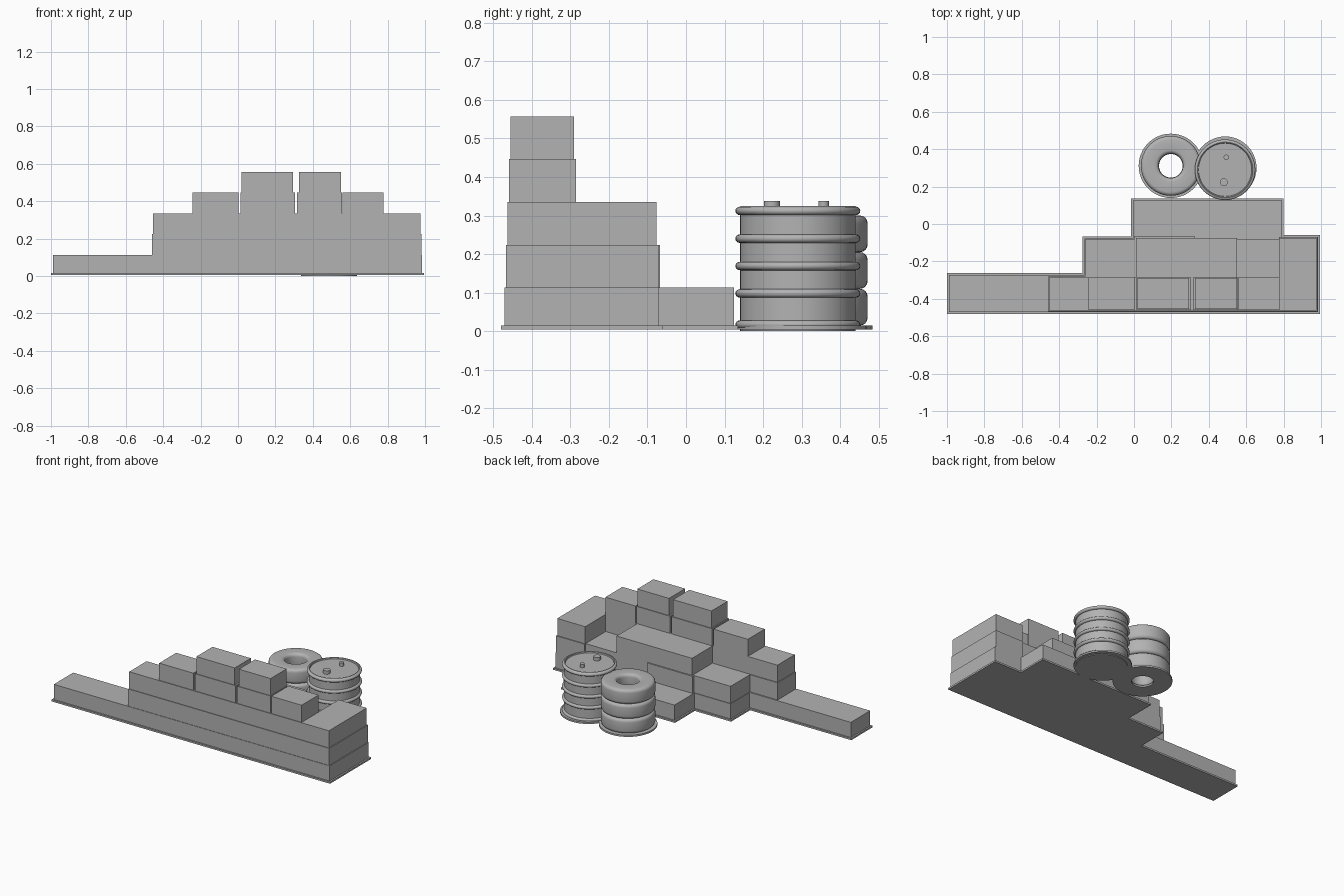
import bpy, bmesh, math

cube = bpy.data.objects.get("Cube")
if cube:
    bpy.data.objects.remove(cube, do_unlink=True)

grey = bpy.data.materials.new("stone grey")
grey.use_nodes = True
COLOUR = (0.45, 0.45, 0.45, 1)
grey.diffuse_color = COLOUR
grey.node_tree.nodes["Principled BSDF"].inputs["Base Color"].default_value = COLOUR


def finish(name, bm, smooth=False):
    bmesh.ops.recalc_face_normals(bm, faces=bm.faces)
    mesh = bpy.data.meshes.new(name)
    bm.to_mesh(mesh)
    bm.free()
    obj = bpy.data.objects.new(name, mesh)
    bpy.context.collection.objects.link(obj)
    mesh.materials.append(grey)
    if smooth:
        bpy.ops.object.select_all(action="DESELECT")
        obj.select_set(True)
        bpy.context.view_layer.objects.active = obj
        bpy.ops.object.shade_smooth_by_angle(angle=math.radians(40))
    return obj


def slab(name, outline, z0, z1):
    """Extrude a flat outline between two heights."""
    bm = bmesh.new()
    face = bm.faces.new([bm.verts.new((x, y, z0)) for x, y in outline])
    top = bmesh.ops.extrude_face_region(bm, geom=[face], use_keep_orig=True)["geom"]
    for v in top:
        if isinstance(v, bmesh.types.BMVert):
            v.co.z = z1
    return finish(name, bm)


def block(name, x0, x1, y0, y1, z0, z1):
    return slab(name, [(x0, y0), (x1, y0), (x1, y1), (x0, y1)], z0, z1)


def lathe(name, profile, x, y, closed=False, steps=48):
    """Spin a (radius, height) profile around a vertical axis."""
    bm = bmesh.new()
    verts = [bm.verts.new((x + r, y, z)) for r, z in profile]
    edges = [bm.edges.new(pair) for pair in zip(verts, verts[1:])]
    if closed:
        edges.append(bm.edges.new((verts[-1], verts[0])))
    bmesh.ops.spin(bm, geom=verts + edges, cent=(x, y, 0), axis=(0, 0, 1),
                   angle=math.tau, steps=steps)
    bmesh.ops.remove_doubles(bm, verts=bm.verts, dist=0.0002)
    return finish(name, bm, smooth=True)


def stepped(m):
    """Stepped ground outline, widened by margin m."""
    return [(-0.99 - m, -0.47 - m), (0.985 + m, -0.47 - m), (0.985 + m, -0.07 + m),
            (0.79 + m, -0.07 + m), (0.79 + m, 0.125 + m), (-0.005 - m, 0.125 + m),
            (-0.005 - m, -0.078 + m), (-0.265 - m, -0.078 + m),
            (-0.265 - m, -0.272 + m), (-0.99 - m, -0.272 + m)]


# Course heights
Z = [0.015, 0.113, 0.224, 0.335, 0.446, 0.557]

# Plinth and the two lowest courses
slab("plinth", stepped(0.01), 0.004, 0.015)
slab("first_course", stepped(0), Z[0], Z[1])
slab("second_course",
     [(-0.46, -0.467), (0.98, -0.467), (0.98, -0.07), (0.775, -0.07),
      (0.775, -0.08), (0.325, -0.08), (0.325, -0.068), (0, -0.068),
      (0, -0.082), (-0.262, -0.082), (-0.262, -0.28), (-0.46, -0.28)], Z[1], Z[2])

# Third course: front wall, right end return and rear block
slab("third_course",
     [(-0.455, -0.463), (0.975, -0.463), (0.975, -0.076), (0.775, -0.076),
      (0.775, -0.285), (0.55, -0.285), (0.55, -0.076), (0.01, -0.076),
      (0.01, -0.285), (-0.455, -0.285)], Z[2], Z[3])

# Separate blocks on the upper courses
for i, (x0, x1) in enumerate([(-0.243, 0.002), (0.014, 0.305), (0.315, 0.555), (0.56, 0.777)]):
    block(f"fourth_course_block_{i + 1}", x0, x1, -0.459, -0.285, Z[3], Z[4])
for i, (x0, x1) in enumerate([(0.02, 0.295), (0.325, 0.552)]):
    block(f"top_block_{i + 1}", x0, x1, -0.455, -0.29, Z[4], Z[5])

# Drum with rolled hoops and a recessed lid
DX, DY = 0.487, 0.29
BODY = 0.15
profile = [(0, 0), (BODY, 0)]
for z in (0.017, 0.098, 0.169, 0.24, 0.312):
    for k in range(9):
        a = math.pi * (k / 8 - 0.5)
        profile.append((BODY + 0.012 * math.cos(a), z + 0.011 * math.sin(a)))
profile += [(0.148, 0.325), (0.144, 0.323), (0.142, 0.316), (0, 0.316)]
lathe("drum", profile, DX, DY)
for name, x, y, r in (("large_cap", 0.48, 0.223, 0.021), ("small_cap", 0.493, 0.357, 0.014)):
    lathe(name, [(0, 0.31), (r, 0.31), (r, 0.338), (0, 0.338)], x, y, steps=20)
lathe("drum_base", [(0, 0.004), (0.168, 0.004), (0.168, 0.015), (0, 0.015)], DX, DY + 0.01)

# Stack of three tyres on a ring base
TX, TY = 0.197, 0.311
H = 0.095
for i in range(3):
    z = Z[0] + i * H
    ring = []
    for r, h, start in ((0.14, H - 0.02, 0), (0.085, H - 0.02, 90),
                        (0.085, 0.02, 180), (0.14, 0.02, 270)):
        for k in range(5):
            a = math.radians(start + 22.5 * k)
            ring.append((r + 0.02 * math.cos(a), z + h + 0.02 * math.sin(a)))
    lathe(f"tyre_{i + 1}", ring, TX, TY, closed=True)
lathe("tyre_base", [(0.063, 0.004), (0.172, 0.004), (0.172, 0.015), (0.063, 0.015)],
      TX, TY, closed=True)
